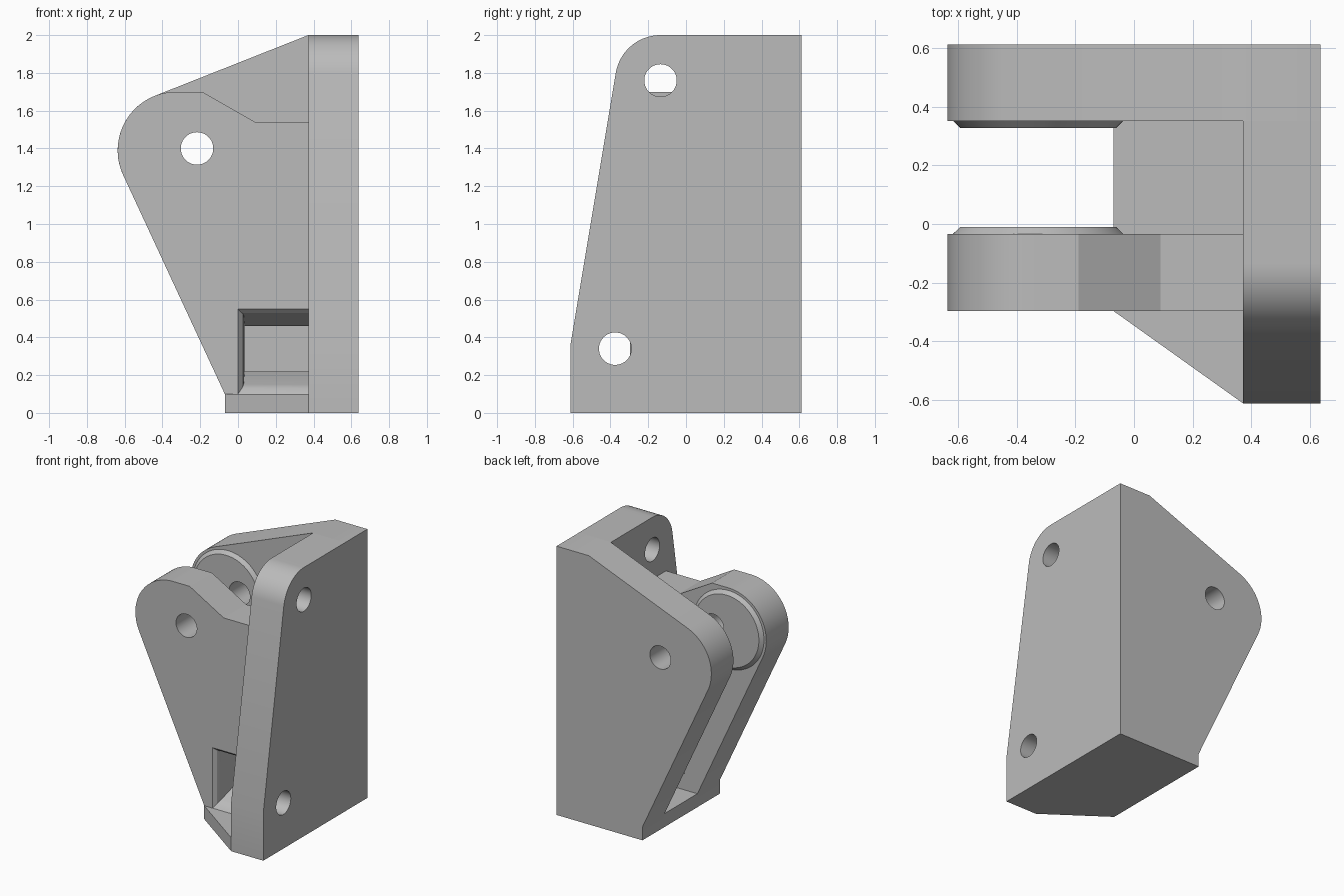
import bpy, bmesh
from math import cos, sin, radians

if "Cube" in bpy.data.objects:
    bpy.data.objects.remove(bpy.data.objects["Cube"], do_unlink=True)

grey = bpy.data.materials.new("plain grey")
grey.use_nodes = True
color = (0.5, 0.5, 0.5, 1)
grey.diffuse_color = color
grey.node_tree.nodes["Principled BSDF"].inputs["Base Color"].default_value = color

# Main dimensions
RIGHT, INNER, LEFT = 0.637, 0.372, -0.07
BACK, BACK_IN, FRONT_IN, FRONT = 0.612, 0.352, -0.034, -0.297
FLOOR, TIP = 0.1, (-0.327, 1.39)
PIN, HOLE = (-0.217, 1.4), 0.086

PLACE = {"x": lambda a, b, t: (t, a, b),
         "y": lambda a, b, t: (a, t, b),
         "z": lambda a, b, t: (a, b, t)}


def arc(center, r, start, end, n=24):
    steps = [radians(start + (end - start) * i / n) for i in range(n + 1)]
    return [(center[0] + r * cos(a), center[1] + r * sin(a)) for a in steps]


def circle(center, r, n=64):
    return arc(center, r, 0, 360, n)[:-1]


def loft(name, axis, sections):
    """Skin matching outlines placed along an axis: [(position, points), ...]"""
    bm = bmesh.new()
    rings = [[bm.verts.new(PLACE[axis](a, b, t)) for a, b in pts] for t, pts in sections]
    n = len(rings[0])
    for lower, upper in zip(rings, rings[1:]):
        for i in range(n):
            j = (i + 1) % n
            bm.faces.new((lower[i], lower[j], upper[j], upper[i]))
    bm.faces.new(rings[0])
    bm.faces.new(rings[-1])
    bmesh.ops.recalc_face_normals(bm, faces=bm.faces[:])
    mesh = bpy.data.meshes.new(name)
    bm.to_mesh(mesh)
    bm.free()
    mesh.materials.append(grey)
    obj = bpy.data.objects.new(name, mesh)
    bpy.context.collection.objects.link(obj)
    return obj


def prism(name, axis, pts, start, end):
    return loft(name, axis, [(start, pts), (end, pts)])


def cut(obj, cutter):
    mod = obj.modifiers.new("cut", "BOOLEAN")
    mod.operation, mod.solver, mod.object = "DIFFERENCE", "EXACT", cutter
    graph = bpy.context.evaluated_depsgraph_get()
    mesh = bpy.data.meshes.new_from_object(obj.evaluated_get(graph))
    obj.modifiers.clear()
    obj.data = mesh
    bpy.data.objects.remove(cutter, do_unlink=True)


def drill(obj, axis, center):
    cut(obj, prism("drill", axis, circle(center, HOLE, 40), -1, 1))


# Back cheek with rounded tip
back_plate = prism("back_plate", "y",
                   [(LEFT, 0), (RIGHT, 0), (RIGHT, 2), (INNER, 2)]
                   + arc(TIP, 0.31, 112, 205) + [(LEFT, FLOOR)], BACK_IN, BACK)

# Front cheek with stepped top
front_plate = prism("front_plate", "y",
                    [(LEFT, 0), (INNER, 0), (INNER, 1.54), (0.09, 1.54), (-0.19, 1.7)]
                    + arc(TIP, 0.31, 90, 205) + [(LEFT, FLOOR)], FRONT, FRONT_IN)

# Flared window through the front cheek, open toward the side plate
flare = [(-0.4, 0, FLOOR, 0.55), (FRONT, 0, FLOOR, 0.55), (-0.275, 0.02, 0.13, 0.53),
         (-0.24, 0.03, 0.15, 0.52), (FRONT_IN, 0.035, 0.22, 0.46), (0.1, 0.035, 0.22, 0.46)]
window = loft("window_cutter", "y",
              [(y, [(x, lo), (0.5, lo), (0.5, hi), (x, hi)]) for y, x, lo, hi in flare])
cut(front_plate, window)

# Side mounting plate with two bolt holes
bolt = (-0.135, 1.76)
side_plate = prism("side_plate", "x",
                   [(-BACK, 0), (BACK_IN, 0), (BACK_IN, 2)]
                   + arc(bolt, 0.24, 90, 170.5) + [(-BACK, 0.36)], INNER, RIGHT)
for center in (bolt, (-0.375, 0.34)):
    drill(side_plate, "x", center)

# Floor between the cheeks and the triangular foot in front
floor = prism("floor", "z", [(LEFT, FRONT_IN), (INNER, FRONT_IN),
                             (INNER, BACK_IN), (LEFT, BACK_IN)], 0, FLOOR)
foot = prism("front_foot", "z", [(LEFT, FRONT), (INNER, -BACK), (INNER, FRONT)], 0, FLOOR)

# Chamfered bosses facing each other across the gap
bosses = [loft(name, "y", [(y, circle(TIP, 0.291)), (y + step, circle(TIP, 0.266))])
          for name, y, step in (("back_boss", BACK_IN, -0.024),
                                ("front_boss", FRONT_IN, 0.024))]

# Pin hole through cheeks and bosses
for obj in [back_plate, front_plate] + bosses:
    drill(obj, "y", PIN)

# Smooth the curved edges, keep the corners sharp
bpy.ops.object.select_all(action="DESELECT")
for obj in [back_plate, front_plate, side_plate, floor, foot] + bosses:
    obj.select_set(True)
bpy.context.view_layer.objects.active = back_plate
bpy.ops.object.shade_smooth_by_angle(angle=radians(25))
